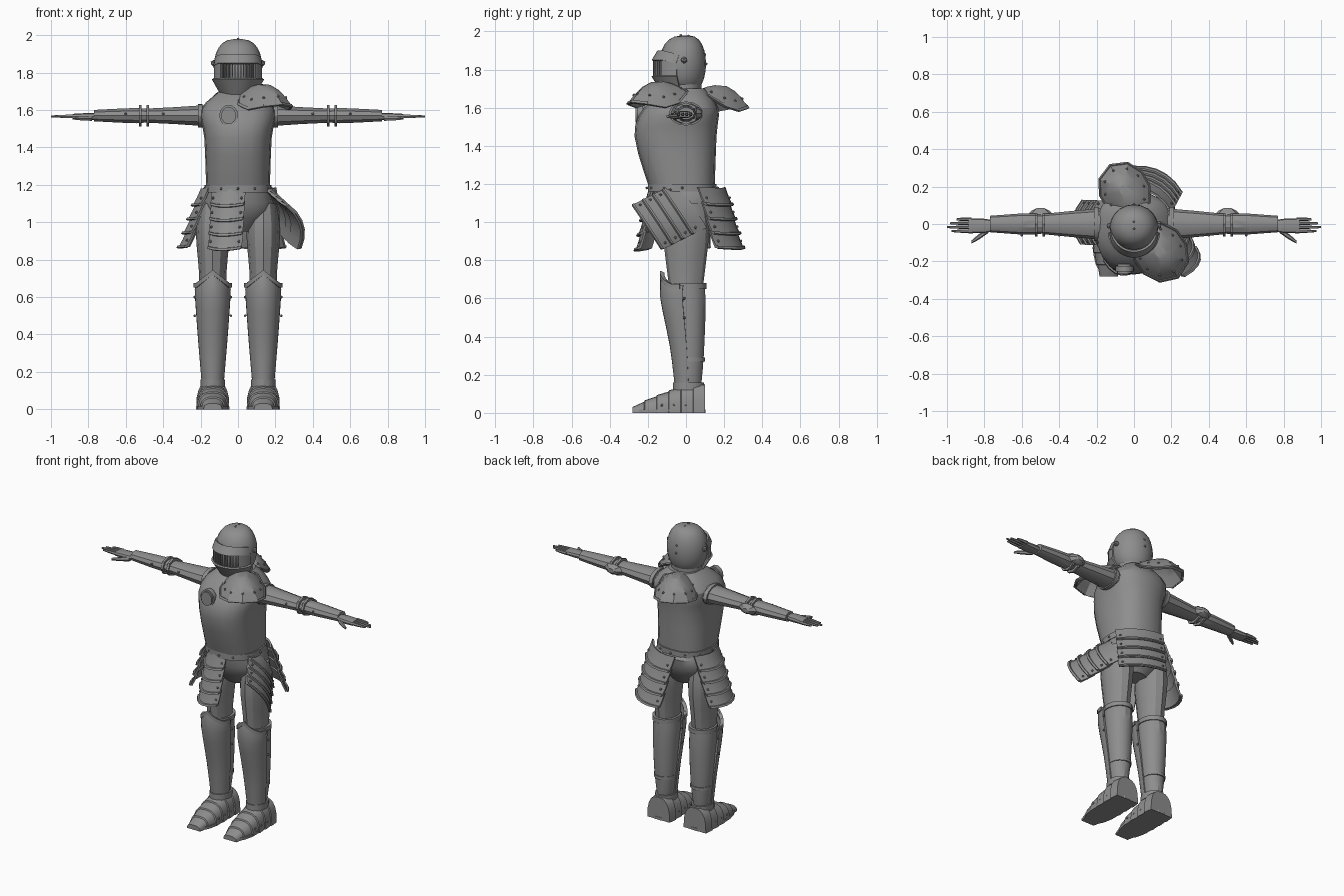
import bpy, bmesh
from math import radians, cos, sin, pi, copysign
from mathutils import Matrix, Vector

cube = bpy.data.objects.get("Cube")
if cube:
    bpy.data.objects.remove(cube, do_unlink=True)

STEEL = (.27, .27, .27, 1)
steel = bpy.data.materials.new("steel_grey")
steel.diffuse_color = STEEL
steel.use_nodes = True
steel.node_tree.nodes["Principled BSDF"].inputs["Base Color"].default_value = STEEL
made = []
PLATE = .012
LEG = (.135, 0, 0)
ARM = (0, 0, 1.57)


def finish(name, bm, mirror=False, thick=0):
    bmesh.ops.recalc_face_normals(bm, faces=bm.faces[:])
    if thick:
        bmesh.ops.solidify(bm, geom=bm.faces[:], thickness=thick)
        bmesh.ops.recalc_face_normals(bm, faces=bm.faces[:])
    mesh = bpy.data.meshes.new(name)
    bm.to_mesh(mesh)
    bm.free()
    mesh.materials.append(steel)
    part = bpy.data.objects.new(name, mesh)
    bpy.context.collection.objects.link(part)
    if mirror:
        part.modifiers.new("Mirror", "MIRROR")
    made.append(part)


def skin(bm, rows, closed):
    count = len(rows[0])
    for low, high in zip(rows, rows[1:]):
        for i in range(count if closed else count - 1):
            j = (i + 1) % count
            bm.faces.new((low[i], low[j], high[j], high[i]))


def smooth(rows, steps=3):
    """Refine a profile with a curve through its stations."""
    ends = [rows[0], *rows, rows[-1]]
    result = []
    for quad in zip(ends, ends[1:], ends[2:], ends[3:]):
        for k in range(steps):
            t = k / steps
            result.append([q + t / 2 * (r - p + t * (2 * p - 5 * q + 4 * r - s + t * (3 * (q - r) + s - p)))
                           for p, q, r, s in zip(*quad)])
    return result + [rows[-1]]


def loft(name, rows, sides=16, axis="z", at=(0, 0, 0), power=1, mirror=False, arc=None, tweak=None):
    """Rows are (station, half width, front depth, back depth); an arc makes an open plate."""
    bm = bmesh.new()
    rings = []
    start, end = arc or (0, 360)
    for station, width, front, *rest in rows:
        back = rest[0] if rest else front
        ring = []
        for i in range(sides + 1 if arc else sides):
            angle = radians(start + (end - start) * i / sides)
            c, s = cos(angle), sin(angle)
            a = width * copysign(abs(c) ** power, c)
            b = (front + back) / 2 * copysign(abs(s) ** power, s) + (back - front) / 2
            point = {"z": (a, b, station), "x": (station, a, b), "y": (a, station, b)}[axis]
            point = Vector(point) + Vector(at)
            ring.append(bm.verts.new(tweak(point) if tweak else point))
        rings.append(ring)
    skin(bm, rings, not arc)
    if not arc:
        bm.faces.new(rings[0])
        bm.faces.new(rings[-1])
    finish(name, bm, mirror, PLATE if arc else 0)


def band(name, station, height, *section, **options):
    loft(name, [(station, *section), (station + height, *section)], **options)


def rivets(name, points, radius=.008, mirror=False):
    bm = bmesh.new()
    for point in points:
        bmesh.ops.create_icosphere(bm, subdivisions=1, radius=radius, matrix=Matrix.Translation(point))
    finish(name, bm, mirror)


# Torso armour and hips
loft("cuirass", smooth([(1.17, .17, .19, .15), (1.45, .18, .27, .16), (1.6, .2, .22, .17), (1.7, .1, .1, .1)]),
     sides=20, power=.8)
band("gorget", 1.68, .06, .1, .1, .08)
band("belt", 1.16, .04, .18, .2, .16, sides=20, power=.85)
loft("hips", smooth([(.95, .07, .07), (1.06, .185, .15), (1.18, .17, .18, .15)]), power=.85)
rivets("belt_rivets", [(.18 * cos(k * pi / 6), .185 * sin(k * pi / 6) - .02, 1.18) for k in range(12)])

# Chest roundel
bm = bmesh.new()
place = Matrix.Translation((-.05, -.24, 1.57)) @ Matrix.Rotation(pi / 2, 4, "X")
for radius, depth in ((.05, .03), (.04, .05)):
    bmesh.ops.create_cone(bm, cap_ends=True, segments=16, radius1=radius, radius2=radius, depth=depth,
                          matrix=place @ Matrix.Diagonal((1, 1.15, 1, 1)))
finish("chest_roundel", bm)

# Helmet: domed skull, then brow, cheeks and chin around a barred opening
skull = []
for step in range(-5, 7):
    lift, reach = sin(step * pi / 12.5), cos(step * pi / 12.5) ** .7
    skull.append((1.83 + .15 * lift, .13 * reach, .14 * reach, .105 * reach))
loft("helmet_skull", skull, sides=20)


def droop(point):
    """Bands sink towards the pivots."""
    point.z -= max(0, point.y + .12) / 4
    return point


FRONT = (185, 355)
loft("visor_brow", [(1.85, .132, .18, .1), (1.9, .125, .15, .1)], arc=FRONT, tweak=droop)
loft("visor_chin", [(1.69, .085, .12, .08), (1.77, .13, .17, .1)], arc=FRONT)
band("visor_cheek", 1.76, .09, .13, .175, .1, sides=5, arc=(320, 355), mirror=True)
bm = bmesh.new()
for k in range(-6, 7):
    angle = radians(8 * k)
    spot = Matrix.Translation((.125 * sin(angle), -.037 - .13 * cos(angle), 1.81))
    bmesh.ops.create_cube(bm, size=1, matrix=spot @ Matrix.Rotation(angle, 4, "Z")
                          @ Matrix.Diagonal((.007, .01, .1, 1)))
finish("visor_bars", bm)
rivets("visor_pivots", [(.13, -.01, 1.85)], .018, True)
rivets("helmet_rivets", [(0, .12 * cos(k / 3) - .015, 1.83 + .15 * sin(k / 3)) for k in range(6)])


# Shoulder plates: tilted oval domes, highest on the side next to the neck
def pauldron(name, centre, neck_angle, size):
    bm = bmesh.new()
    rows, studs = [], []
    for spread in (.2, .5, .75, .92, .95, 1):
        row = []
        for k in range(10):
            turn = k * pi / 5
            angle = radians(neck_angle) + turn
            reach = size * spread * (1 + .08 * cos(2 * turn))
            tilt = .08 * max(0, cos(turn)) - .03 * sin(turn) ** 2
            drop = (.12 - tilt) * spread ** 2
            lip = .01 if spread > .93 else 0
            point = Vector(centre) + Vector((reach * cos(angle), reach * sin(angle), lip - drop))
            row.append(bm.verts.new(point))
            if spread == .75:
                studs.append(point)
        rows.append(row)
    skin(bm, rows, True)
    bm.faces.new(rows[0])
    finish(name, bm, thick=PLATE)
    rivets(name + "_rivets", studs)


pauldron("left_pauldron", (.14, -.15, 1.74), 125, .16)
pauldron("right_pauldron", (-.05, .18, 1.72), 300, .15)
rivets("back_hinge", [(.03, .1, 1.67)], .025)


# Skirt panels: four shingled lames each, hung around the waist
def tasset(name, spin, width, lean, top=1.18, roll=0, step=.078):
    angle = radians(spin)
    place = (Matrix.Translation((.2 * sin(angle), -.2 * cos(angle), top)) @ Matrix.Rotation(angle, 4, "Z")
             @ Matrix.Rotation(radians(-lean), 4, "X") @ Matrix.Rotation(radians(roll), 4, "Y"))
    bm = bmesh.new()
    studs = []
    for lame in range(4):
        rows = []
        for drop, out in ((0, 0), (.5, .012), (.86, .024), (.88, .034), (1, .038)):
            row = []
            for across in (-1, -.6, -.2, .2, .6, 1):
                bend = across ** 2
                row.append(bm.verts.new(place @ Vector((across * width / 2,
                           .045 * bend - PLATE * lame - out, .012 * bend - lame * step - drop / 10))))
            rows.append(row)
        skin(bm, rows, False)
        studs += [place @ Vector((side * width * .42, .016 - PLATE * lame, -lame * step - .05))
                  for side in (-1, 1)]
    finish(name, bm, thick=PLATE)
    rivets(name + "_rivets", studs)


tasset("front_tasset", -18, .19, 2)
tasset("right_tasset", -92, .24, 10)
tasset("back_tasset", 152, .3, 8)
tasset("left_tasset", 98, .29, 20, top=1.1, roll=60, step=.065)

# Arms with elbow guards
loft("upper_arm", [(.16, .085, .06), (.33, .07, .048), (.48, .055, .04)], 10, "x", ARM, mirror=True)
loft("forearm", [(.48, .05, .038), (.54, .057, .043), (.62, .055, .04), (.77, .044, .032)],
     10, "x", ARM, mirror=True)
band("shoulder_cuff", .19, .025, .09, .063, axis="x", at=ARM, mirror=True)
for name, station in (("inner", .475), ("outer", .515)):
    band(name + "_elbow_band", station, .015, .066, .057, sides=8, axis="x", at=ARM, mirror=True)
loft("elbow_wing", [(.055, .065, .035), (.07, .05, .03), (.085, .02, .015)],
     8, "y", (.5, 0, 1.57), mirror=True)
rivets("arm_rivets", [(station, -.06, 1.58) for station in (.25, .4, .6)], mirror=True)

# Hands
loft("palm", [(.75, .03, .018), (.8, .038, .02), (.885, .04, .015)], 10, "x", (0, -.01, 1.565),
     power=.7, mirror=True)
for k, (finger, tip) in enumerate((("index", .975), ("middle", 1), ("ring", .985), ("little", .95))):
    loft(finger + "_finger", [(.87, .01, .011), (.92, .0095, .01), (tip, .005, .006)],
         6, "x", (0, .021 * k - .038, 1.566), mirror=True)


def splay(point):
    """The thumb angles forward as it leaves the wrist."""
    point.y -= (point.x - .78) * .7
    return point


loft("thumb", [(.78, .015, .015), (.83, .015, .013), (.87, .008, .008)], 6, "x", (0, -.034, 1.555),
     mirror=True, tweak=splay)


# Legs: thigh, calf guard, pointed greave and bands
def crown(point):
    """The knee edge rises to a point at the front."""
    if point.z > .63:
        point.z += .07 * max(0, 1 - abs(point.x - LEG[0]) / .09)
    return point


loft("thigh", smooth([(.6, .07, .08), (.75, .075, .1), (.95, .09, .12, .1), (1.1, .07, .1)]),
     12, at=LEG, mirror=True)
loft("calf_guard", smooth([(.13, .05, .05, .08), (.3, .07, .05, .095), (.55, .083, .08, .105), (.67, .08, .09, .1)]),
     14, at=LEG, mirror=True)
loft("greave", smooth([(.15, .06, .06, .08), (.35, .077, .085, .085), (.6, .095, .135, .09), (.67, .095, .125, .09)]),
     14, at=LEG, mirror=True, arc=(178, 362), tweak=crown)
band("knee_rim", .65, .025, .102, .137, .09, sides=14, at=LEG, mirror=True, arc=FRONT, tweak=crown)
band("knee_band", .65, .03, .086, .09, .108, at=LEG, mirror=True)
band("calf_band", .27, .02, .07, .05, .1, at=LEG, mirror=True)
band("ankle_cuff", .12, .04, .065, .068, .095, at=LEG, mirror=True)
rivets("greave_rivets", [(LEG[0] + side * .097, -.01, height) for side in (-1, 1) for height in (.5, .6)],
       mirror=True)


# Feet: overlapping lames tapering to the toe over a flat sole
def flat_sole(point):
    point.z = max(0, point.z)
    return point


foot = []
for lame in range(6):
    for slide, flare in ((0, 0), (.06, .006)):
        y = .1 - lame * .064 - slide
        length = max(0, y + .285) / .3
        foot.append((y, .083 * min(1, length + .5) + flare, .02 + .13 * min(1, length) ** .8 + flare))
loft("sabaton", foot, 20, "y", LEG, power=.75, mirror=True, tweak=flat_sole)
band("sole", 0, .018, .085, .27, .105, sides=18, at=LEG, power=.75, mirror=True)
rivets("sabaton_rivets", [(LEG[0] + side * .08, -lame * .064, .04) for side in (-1, 1) for lame in range(3)],
       mirror=True)

# Smooth shading with sharp creases
bpy.ops.object.select_all(action="DESELECT")
for part in made:
    part.select_set(True)
bpy.context.view_layer.objects.active = made[0]
bpy.ops.object.shade_smooth_by_angle(angle=radians(28))
